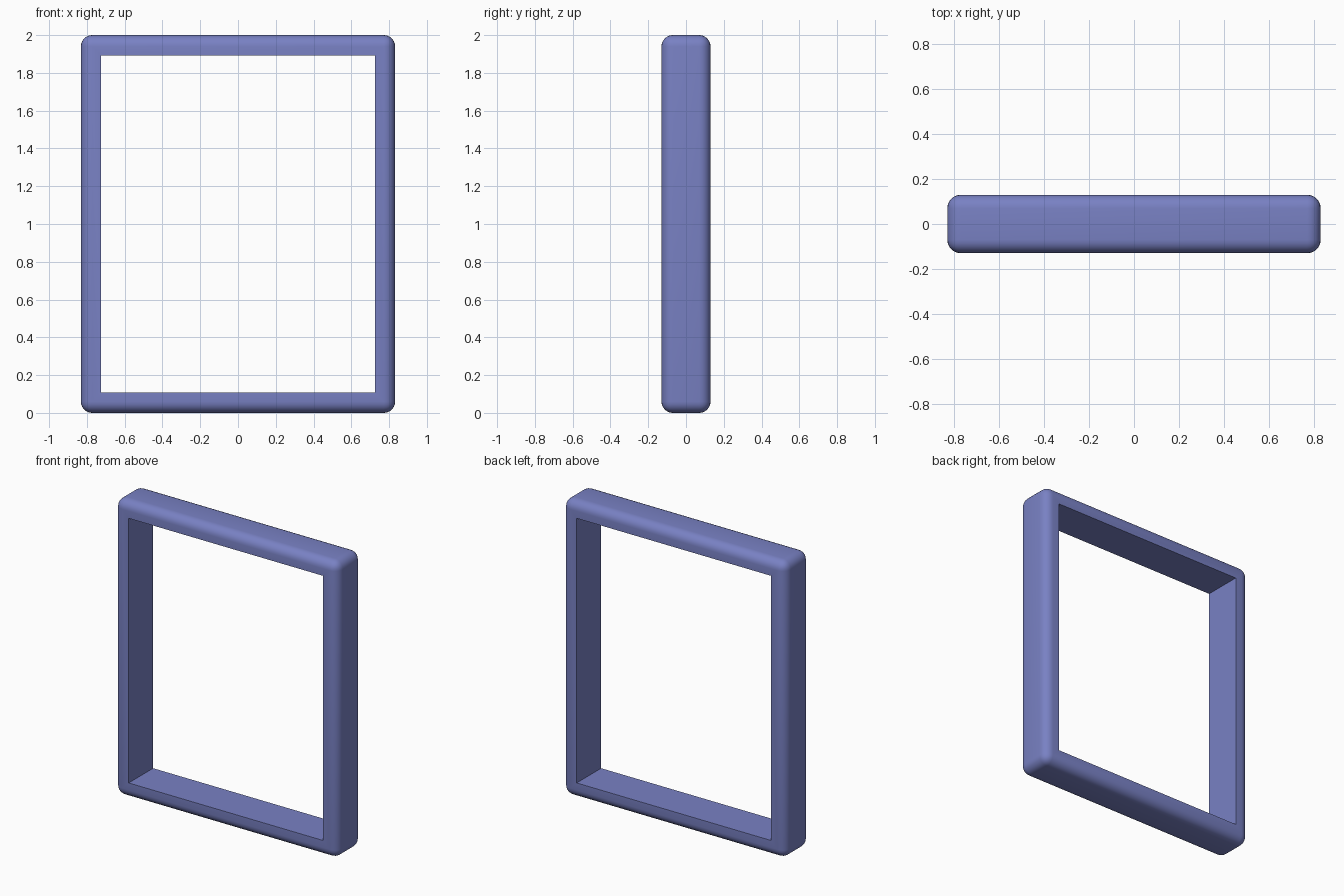
import bpy, bmesh
from mathutils import Matrix

if "Cube" in bpy.data.objects:
    bpy.data.objects.remove(bpy.data.objects["Cube"])

WIDTH, DEPTH, HEIGHT = 1.664, 0.26, 2.0
RADIUS, RIM = 0.06, 0.108   # outer rounding, visible width of the frame

bm = bmesh.new()

# Rounded outer block
bmesh.ops.create_cube(bm, size=1, matrix=Matrix.Translation((0, 0, HEIGHT / 2))
                      @ Matrix.Diagonal((WIDTH, DEPTH, HEIGHT, 1)))
bmesh.ops.bevel(bm, geom=bm.edges[:], offset=RADIUS, segments=6, profile=0.5,
                affect='EDGES', clamp_overlap=True)

# Sharp-edged opening: inset the flat front and back, then join them through
bm.normal_update()
panels = [f for f in bm.faces if abs(f.normal.y) > 0.999 and f.calc_area() > 0.5]
bmesh.ops.inset_individual(bm, faces=panels, thickness=RIM - RADIUS, use_even_offset=True)
rims = [e for f in panels for e in f.edges]
bmesh.ops.delete(bm, geom=panels, context='FACES_ONLY')
bmesh.ops.bridge_loops(bm, edges=rims)
bmesh.ops.recalc_face_normals(bm, faces=bm.faces[:])

mesh = bpy.data.meshes.new("frame")
bm.to_mesh(mesh)
bm.free()
frame = bpy.data.objects.new("frame", mesh)
bpy.context.collection.objects.link(frame)

# Blue finish
mat = bpy.data.materials.new("blue")
mat.diffuse_color = (0.19, 0.22, 0.55, 1)
mat.use_nodes = True
mat.node_tree.nodes["Principled BSDF"].inputs["Base Color"].default_value = mat.diffuse_color
mesh.materials.append(mat)

# Smooth rounding, crisp opening
bpy.context.view_layer.objects.active = frame
frame.select_set(True)
bpy.ops.object.shade_smooth_by_angle(angle=0.6)
